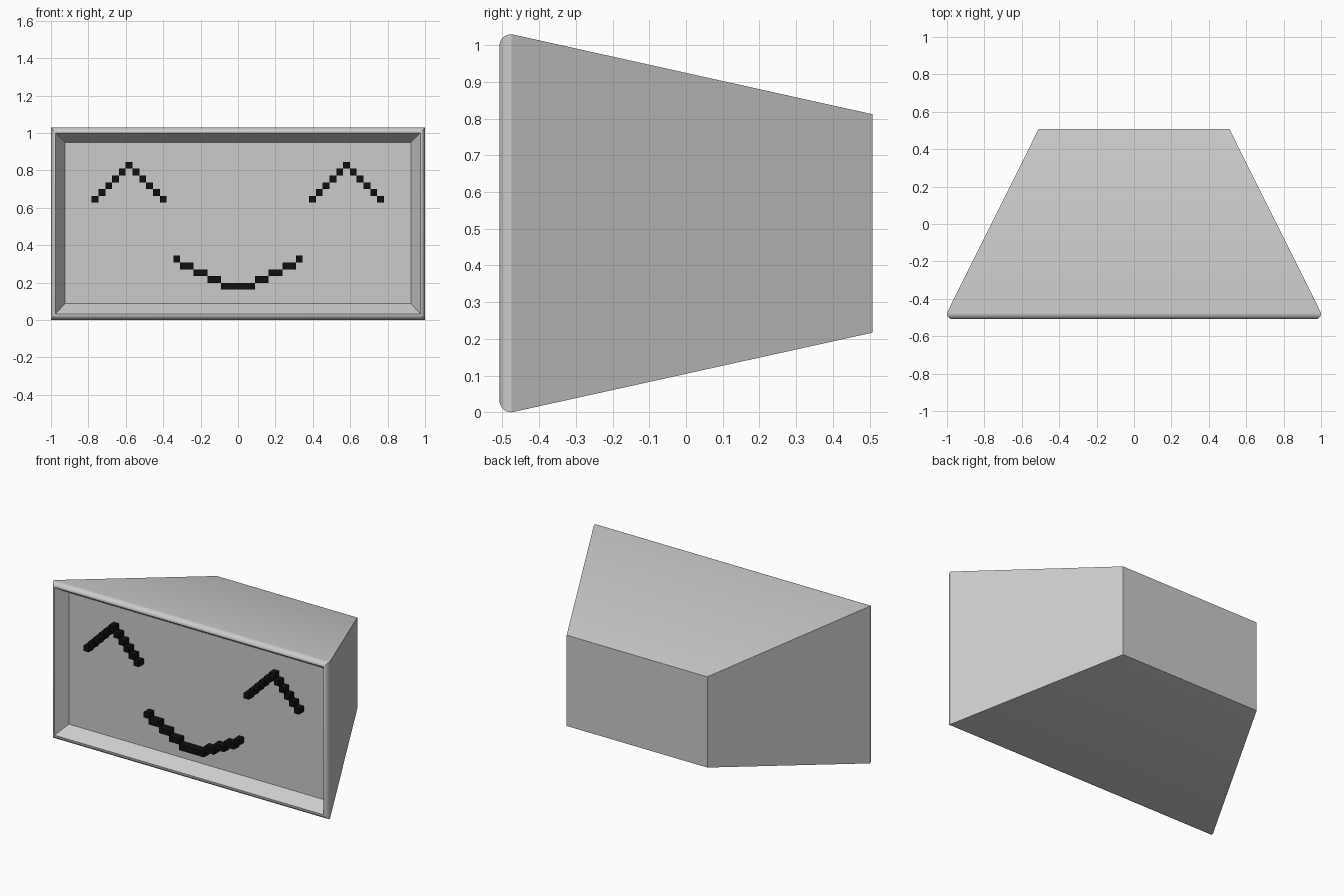
import bpy, bmesh, math

if "Cube" in bpy.data.objects:
    bpy.data.objects.remove(bpy.data.objects["Cube"])

# ---- tapered shell: stacked rectangular rings (half width, z low, z high, y)
rings = [(0.51, 0.217, 0.812, 0.508), (1.0, 0.0, 1.03, -0.475)]
for i in range(1, 7):                      # rounded front rim
    a = math.radians(15 * i)
    d = 1 - math.cos(a)
    rings.append((1.0 - 0.025 * d, 0.032 * d, 1.03 - 0.03 * d,
                  -0.476 - 0.032 * math.sin(a)))
rings.append((0.925, 0.088, 0.95, -0.43))  # recessed screen

bm = bmesh.new()
loops = [[bm.verts.new(p) for p in ((-w, y, lo), (w, y, lo), (w, y, hi), (-w, y, hi))]
         for w, lo, hi, y in rings]
for r0, r1 in zip(loops, loops[1:]):
    for k in range(4):
        bm.faces.new((r0[k], r0[(k + 1) % 4], r1[(k + 1) % 4], r1[k]))
bm.faces.new(loops[0])
bm.faces.new(loops[-1])
bmesh.ops.recalc_face_normals(bm, faces=bm.faces)
mesh = bpy.data.meshes.new("monitor_shell")
bm.to_mesh(mesh)
bm.free()
shell = bpy.data.objects.new("monitor_shell", mesh)
bpy.context.collection.objects.link(shell)
bpy.context.view_layer.objects.active = shell
shell.select_set(True)
bpy.ops.object.shade_smooth_by_angle(angle=math.radians(25))

# ---- pixel face
black = bpy.data.materials.new("black")
black.diffuse_color = (0.005, 0.005, 0.005, 1)
black.use_nodes = True
black.node_tree.nodes["Principled BSDF"].inputs["Base Color"].default_value = black.diffuse_color
P = 0.0364                                 # pixel size
Y0, Y1 = -0.483, -0.425


def pixel_part(name, runs):
    """runs: (centre x, centre z, pixels wide)"""
    bm = bmesh.new()
    for x, z, n in runs:
        res = bmesh.ops.create_cube(bm, size=1)
        bmesh.ops.scale(bm, vec=(n * P, Y1 - Y0, P), verts=res["verts"])
        bmesh.ops.translate(bm, vec=(x, (Y0 + Y1) / 2, z), verts=res["verts"])
    me = bpy.data.meshes.new(name)
    bm.to_mesh(me)
    bm.free()
    me.materials.append(black)
    bpy.context.collection.objects.link(bpy.data.objects.new(name, me))


# eyes: chevrons of single pixels
for name, cx in (("left_eye", -0.582), ("right_eye", 0.58)):
    pixel_part(name, [(cx + k * P, 0.827 - abs(k) * P, 1) for k in range(-5, 6)])

# mouth: flat middle with mirrored stair steps
mouth = [(0, 0.18, 5)]
for s in (-1, 1):
    for row, (off, n) in enumerate(((3.5, 2), (5.5, 2), (7.5, 2), (9, 1)), 1):
        mouth.append((s * off * P, 0.18 + row * P, n))
pixel_part("mouth", mouth)
